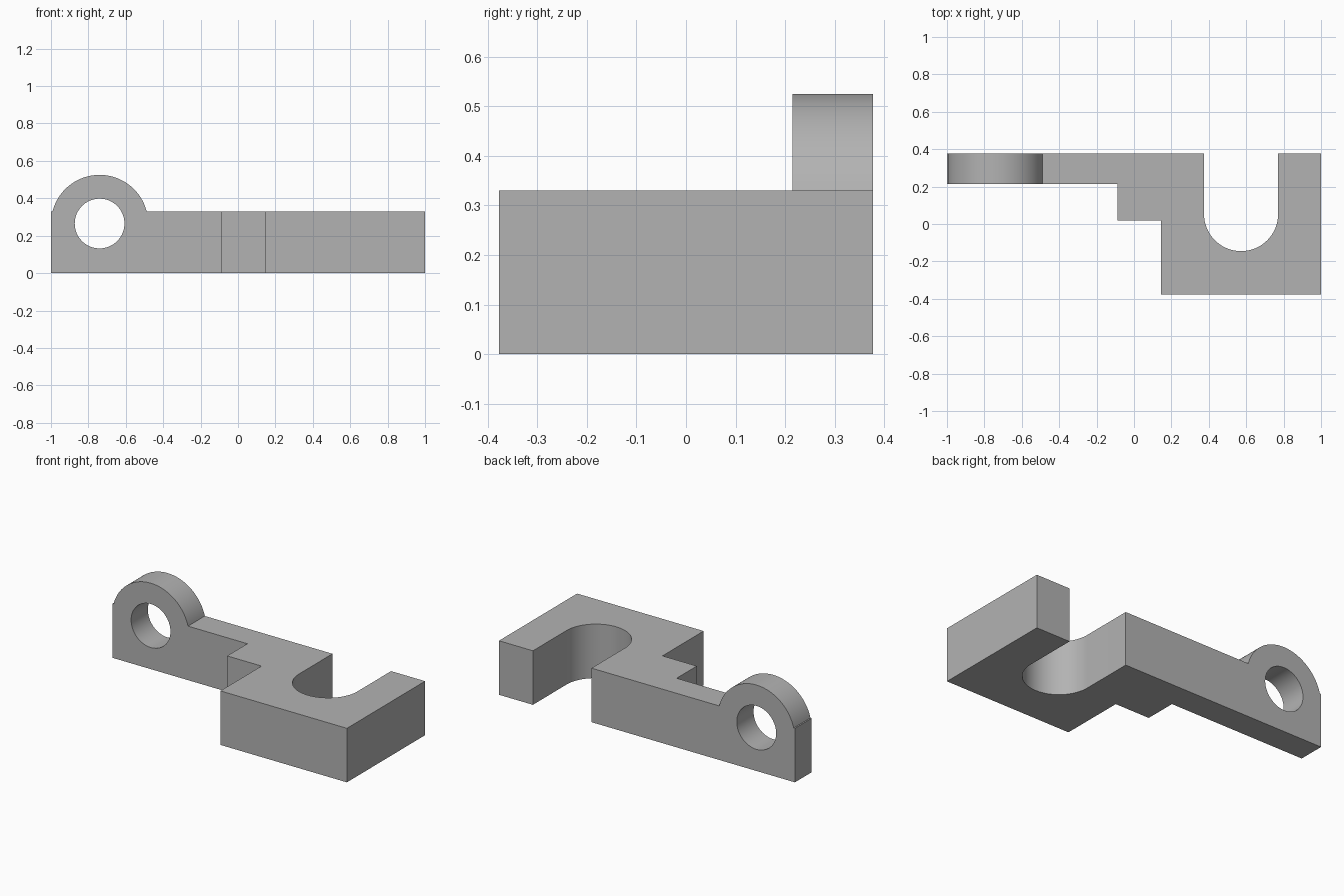
import bpy, bmesh
from math import cos, sin, pi, asin, radians
from mathutils import Vector

cube = bpy.data.objects.get("Cube")
if cube:
    bpy.data.objects.remove(cube, do_unlink=True)

HEIGHT, BACK, FRONT = 0.33, 0.377, -0.377
ARM_FRONT, STEP_X = 0.215, -0.087


def arc(cx, cy, r, start, end, n):
    return [(cx + r * cos(start + (end - start) * i / n),
             cy + r * sin(start + (end - start) * i / n)) for i in range(n + 1)]


def prism(bm, loops, place, direction):
    """Fill the outline loops (holes included) and extrude them."""
    edges = []
    for loop in loops:
        verts = [bm.verts.new(place(*p)) for p in loop]
        edges += [bm.edges.new((v, verts[i - 1])) for i, v in enumerate(verts)]
    fill = bmesh.ops.triangle_fill(bm, edges=edges, use_beauty=True)
    faces = [g for g in fill["geom"] if isinstance(g, bmesh.types.BMFace)]
    ext = bmesh.ops.extrude_face_region(bm, geom=faces, use_keep_orig=True)
    moved = [g for g in ext["geom"] if isinstance(g, bmesh.types.BMVert)]
    bmesh.ops.translate(bm, verts=moved, vec=Vector(direction))


bm = bmesh.new()

# Stepped block with the open round-ended slot
slot = arc(0.5725, 0.053, 0.198, pi, 2 * pi, 48)
block = [(STEP_X, BACK), (STEP_X, ARM_FRONT), (STEP_X, 0.02), (0.145, 0.02),
         (0.145, FRONT), (1, FRONT), (1, BACK), (slot[-1][0], BACK)]
block += slot[::-1] + [(slot[0][0], BACK)]
prism(bm, [block], lambda x, y: (x, y, 0), (0, 0, HEIGHT))

# Thin arm with the rounded eye and its cross hole
eye_x, eye_z, eye_r = -0.74, 0.265, 0.26
a = asin((HEIGHT - eye_z) / eye_r)
arm = [(-1, 0), (STEP_X, 0), (STEP_X, HEIGHT)]
arm += arc(eye_x, eye_z, eye_r, a, pi - a, 48) + [(-1, HEIGHT)]
hole = arc(eye_x, eye_z, 0.133, 0, 2 * pi, 64)[:-1]
prism(bm, [arm, hole], lambda x, z: (x, ARM_FRONT, z), (0, BACK - ARM_FRONT, 0))

# Open the shared wall and weld both parts into one solid
inner = [f for f in bm.faces
         if all(abs(v.co.x - STEP_X) < 1e-4 and v.co.y > ARM_FRONT - 1e-4 for v in f.verts)]
bmesh.ops.delete(bm, geom=inner, context="FACES")
bmesh.ops.remove_doubles(bm, verts=bm.verts, dist=1e-4)
bmesh.ops.recalc_face_normals(bm, faces=bm.faces)

mesh = bpy.data.meshes.new("slotted_bracket")
bm.to_mesh(mesh)
bm.free()
bracket = bpy.data.objects.new("slotted_bracket", mesh)
bpy.context.collection.objects.link(bracket)

# Plain grey finish
grey = bpy.data.materials.new("plain_grey")
grey.use_nodes = True
colour = (0.45, 0.45, 0.45, 1)
grey.diffuse_color = colour
grey.node_tree.nodes["Principled BSDF"].inputs["Base Color"].default_value = colour
mesh.materials.append(grey)

bpy.context.view_layer.objects.active = bracket
bracket.select_set(True)
bpy.ops.object.shade_smooth_by_angle(angle=radians(30))
